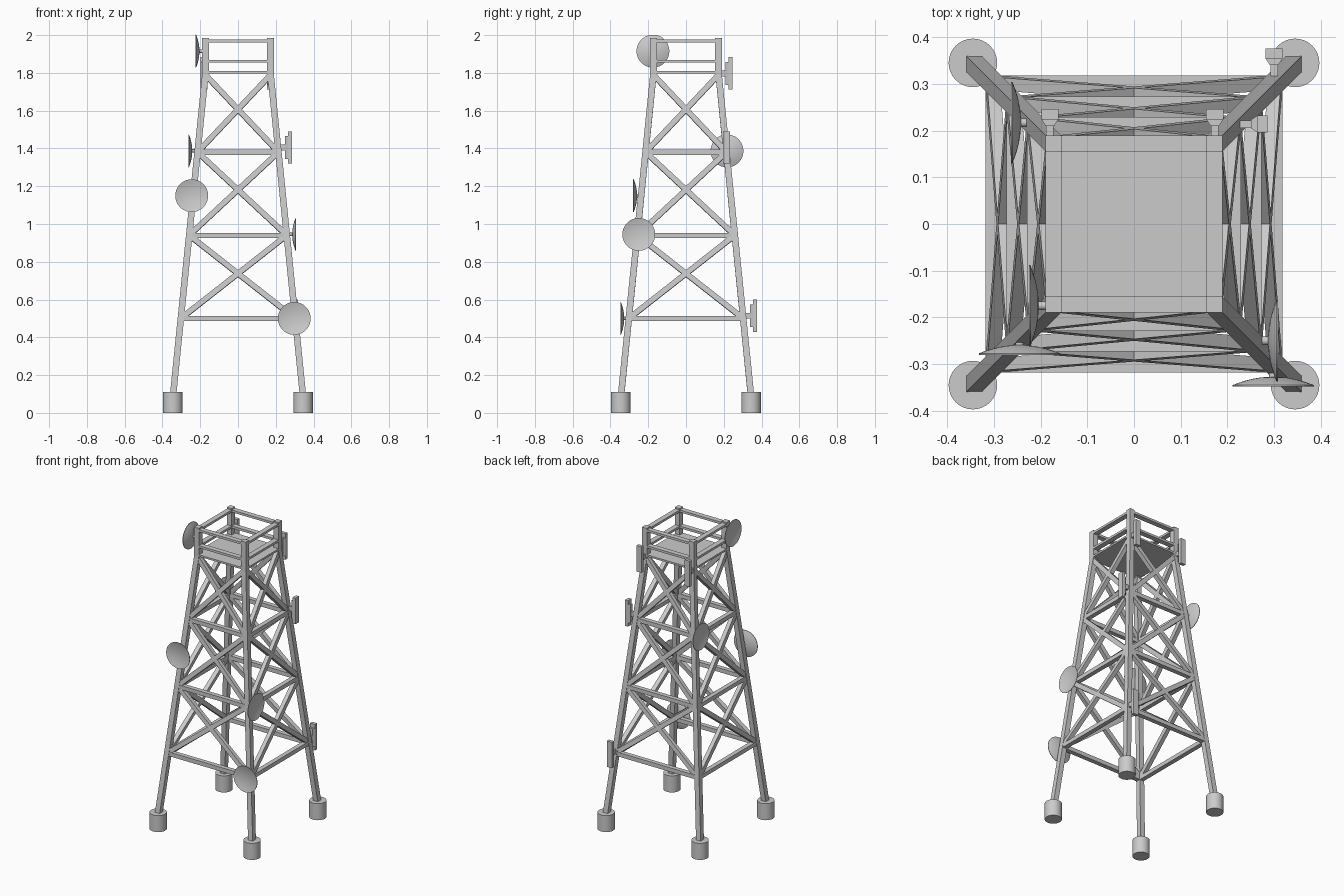
import bpy, bmesh, math
from mathutils import Vector, Matrix

if "Cube" in bpy.data.objects:
    bpy.data.objects.remove(bpy.data.objects["Cube"])

FRONT, RIGHT, BACK, LEFT = (-math.pi / 2, 0, math.pi / 2, math.pi)


def finish(bm, name, smooth=False):
    bmesh.ops.recalc_face_normals(bm, faces=bm.faces)
    me = bpy.data.meshes.new(name)
    bm.to_mesh(me)
    bm.free()
    ob = bpy.data.objects.new(name, me)
    bpy.context.collection.objects.link(ob)
    if smooth:
        me.shade_smooth()
        me.set_sharp_from_angle(angle=math.radians(35))
    return ob


def box(bm, centre, size):
    m = Matrix.Translation(centre) @ Matrix.Diagonal((*size, 1))
    bmesh.ops.create_cube(bm, size=1, matrix=m)


def beam(bm, p, q, w, d, normal):
    """Bar from p to q, w wide, d deep along the given normal."""
    p, q, n = Vector(p), Vector(q), Vector(normal)
    u = (q - p).normalized()
    n = (n - u * n.dot(u)).normalized()
    v = n.cross(u)
    m = Matrix((u, v, n)).transposed().to_4x4()
    m.translation = (p + q) / 2
    bmesh.ops.create_cube(bm, size=1, matrix=m @ Matrix.Diagonal(((q - p).length, w, d, 1)))


def half(z):
    """Distance of the leg axis from the centre planes at height z."""
    return 0.343 - 0.1006 * (z - 0.1)


CORNERS = [(-1, -1), (1, -1), (1, 1), (-1, 1)]
LEVELS = [0.5, 0.94, 1.38, 1.79]

# Footings, legs and top posts
for i, (sx, sy) in enumerate(CORNERS):
    bm = bmesh.new()
    bmesh.ops.create_cone(bm, cap_ends=True, segments=32, radius1=0.052, radius2=0.052,
                          depth=0.11, matrix=Matrix.Translation((sx * 0.345, sy * 0.345, 0.055)))
    finish(bm, f"footing_{i}", True)
    bm = bmesh.new()
    a, b = half(0.1), half(1.8)
    beam(bm, (sx * a, sy * a, 0.1), (sx * b, sy * b, 1.8), 0.034, 0.034, (0, 1, 0))
    box(bm, (sx * 0.172, sy * 0.172, 1.888), (0.036, 0.036, 0.194))
    finish(bm, f"leg_{i}")

# Bracing and railing of each side, built at the front and turned
for name, turn in zip(("front", "right", "back", "left"), range(4)):
    bm = bmesh.new()
    for z in LEVELS[:-1]:
        h = half(z)
        box(bm, (0, -h, z), (2 * h, 0.03, 0.027))
    for z0, z1 in zip(LEVELS, LEVELS[1:]):
        a, b = half(z0), half(z1)
        for s in (-1, 1):
            beam(bm, (s * a, -a, z0), (-s * b, -b, z1), 0.029, 0.028, (0, -1, 0.1))
    brace = finish(bm, name + "_bracing")
    bm = bmesh.new()
    for z in (1.862, 1.968):
        box(bm, (0, -0.172, z), (0.33, 0.034, 0.015))
    rail = finish(bm, name + "_railing")
    for ob in (brace, rail):
        ob.data.transform(Matrix.Rotation(turn * math.pi / 2, 4, 'Z'))

# Platform
bm = bmesh.new()
box(bm, (0, 0, 1.804), (0.38, 0.38, 0.012))
finish(bm, "platform")


# Dish antennas: shallow bowl opening along +x, with a short mount behind
def dish(name, rim, facing):
    r, depth, n = 0.087, 0.018, 6
    back = [(-depth * (1 - (k / n) ** 2), r * k / n) for k in range(n + 1)]
    inner = [(0.003 - 0.013 * (1 - (k / n) ** 2), r * k / n) for k in range(n, -1, -1)]
    bm = bmesh.new()
    vs = [bm.verts.new((x, 0, y)) for x, y in back + inner]
    es = [bm.edges.new(e) for e in zip(vs, vs[1:])]
    bmesh.ops.spin(bm, geom=vs + es, axis=(1, 0, 0), cent=(0, 0, 0),
                   angle=2 * math.pi, steps=36)
    bmesh.ops.remove_doubles(bm, verts=bm.verts, dist=1e-5)
    m = Matrix.Translation((-0.03, 0, 0)) @ Matrix.Rotation(math.pi / 2, 4, 'Y')
    bmesh.ops.create_cone(bm, cap_ends=True, segments=16, radius1=0.009, radius2=0.009,
                          depth=0.032, matrix=m)
    ob = finish(bm, name, True)
    ob.data.transform(Matrix.Translation(rim) @ Matrix.Rotation(facing, 4, 'Z'))


dish("front_left_dish", (-0.245, -0.277, 1.15), FRONT)
dish("front_right_dish", (0.298, -0.345, 0.5), FRONT)
dish("right_dish", (0.305, -0.25, 0.945), RIGHT)
dish("top_left_dish", (-0.222, -0.175, 1.915), LEFT)
dish("left_dish", (-0.26, 0.217, 1.387), LEFT)


# Panel antennas: tall slab facing +x, tapered backing, short arm
def panel(name, face, facing):
    bm = bmesh.new()
    box(bm, (-0.011, 0, 0), (0.022, 0.037, 0.172))
    taper = [(-0.022, -0.018), (-0.022, 0.018), (-0.036, 0.009), (-0.036, -0.009)]
    f = bm.faces.new([bm.verts.new((x, y, -0.06)) for x, y in taper])
    ext = bmesh.ops.extrude_face_region(bm, geom=[f], use_keep_orig=True)
    top = [v for v in ext["geom"] if isinstance(v, bmesh.types.BMVert)]
    bmesh.ops.translate(bm, verts=top, vec=(0, 0, 0.12))
    box(bm, (-0.048, 0, 0), (0.03, 0.016, 0.03))
    ob = finish(bm, name)
    ob.data.transform(Matrix.Translation(face) @ Matrix.Rotation(facing, 4, 'Z'))


panel("low_back_panel", (0.3, 0.376, 0.515), BACK)
panel("right_panel", (0.286, 0.214, 1.405), RIGHT)
for side, x in (("left", -0.18), ("right", 0.173)):
    panel(f"top_back_{side}_panel", (x, 0.246, 1.797), BACK)
